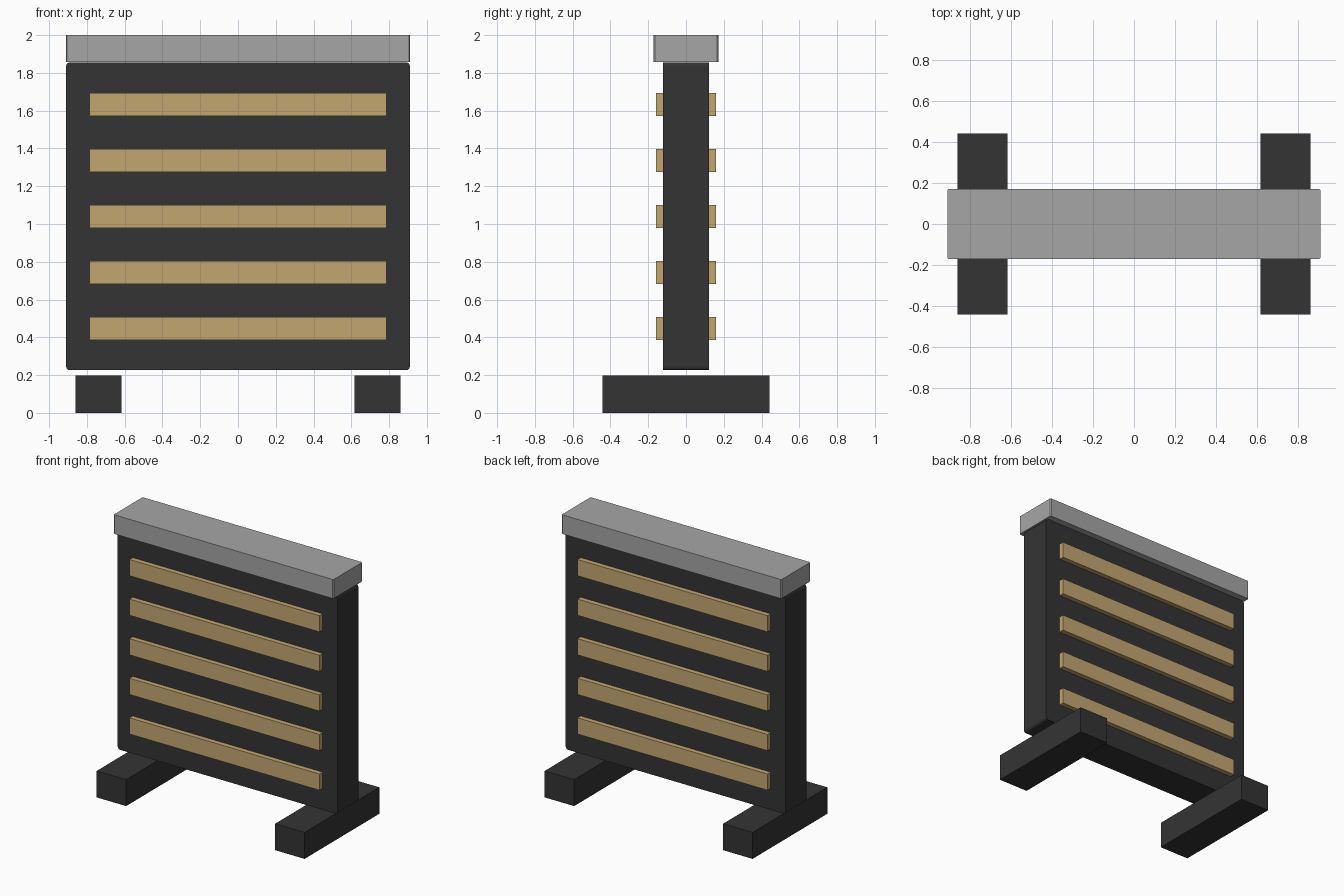
import bpy
import bmesh
from mathutils import Vector

cube = bpy.data.objects.get("Cube")
if cube:
    bpy.data.objects.remove(cube, do_unlink=True)


def material(name, rgb):
    mat = bpy.data.materials.new(name)
    mat.use_nodes = True
    mat.diffuse_color = (*rgb, 1)
    mat.node_tree.nodes["Principled BSDF"].inputs["Base Color"].default_value = (*rgb, 1)
    return mat


CHARCOAL = material("charcoal", (0.034, 0.034, 0.034))
WOOD = material("light wood", (0.55, 0.384, 0.165))
GREY = material("light grey", (0.38, 0.38, 0.38))


def box(name, low, high, mat, bevel=0, axis=None, segments=1):
    """Box between two corners; bevels only the edges along axis, if given."""
    low, high = Vector(low), Vector(high)
    size = high - low
    bm = bmesh.new()
    bmesh.ops.create_cube(bm, size=1)
    bmesh.ops.scale(bm, vec=size, verts=bm.verts)
    if bevel:
        edges = [e for e in bm.edges
                 if abs((e.verts[0].co - e.verts[1].co)[axis]) > 1e-4]
        bmesh.ops.bevel(bm, geom=edges, offset=bevel, segments=segments,
                        profile=0.5, affect='EDGES')
    mesh = bpy.data.meshes.new(name)
    bm.to_mesh(mesh)
    bm.free()
    mesh.materials.append(mat)
    obj = bpy.data.objects.new(name, mesh)
    obj.location = (low + high) / 2
    bpy.context.collection.objects.link(obj)
    return obj


# Main panel with rounded corners, and the cap along its top
box("panel", (-0.91, -0.123, 0.226), (0.91, 0.123, 1.856), CHARCOAL, 0.02, 1, 3)
box("top_cap", (-0.91, -0.171, 1.857), (0.91, 0.171, 2), GREY, 0.006, 2)

# Feet, front to back under each end
for side, x in (("right", -0.739), ("left", 0.739)):
    box(f"{side}_foot", (x - 0.122, -0.442, 0), (x + 0.122, 0.442, 0.198), CHARCOAL)

# Wooden slats on both faces
for i in range(5):
    z = 0.447 + i * 0.2963
    for side, y in (("front", -0.14), ("back", 0.14)):
        box(f"{side}_slat_{i + 1}", (-0.787, y - 0.02, z - 0.061),
            (0.787, y + 0.02, z + 0.061), WOOD)
